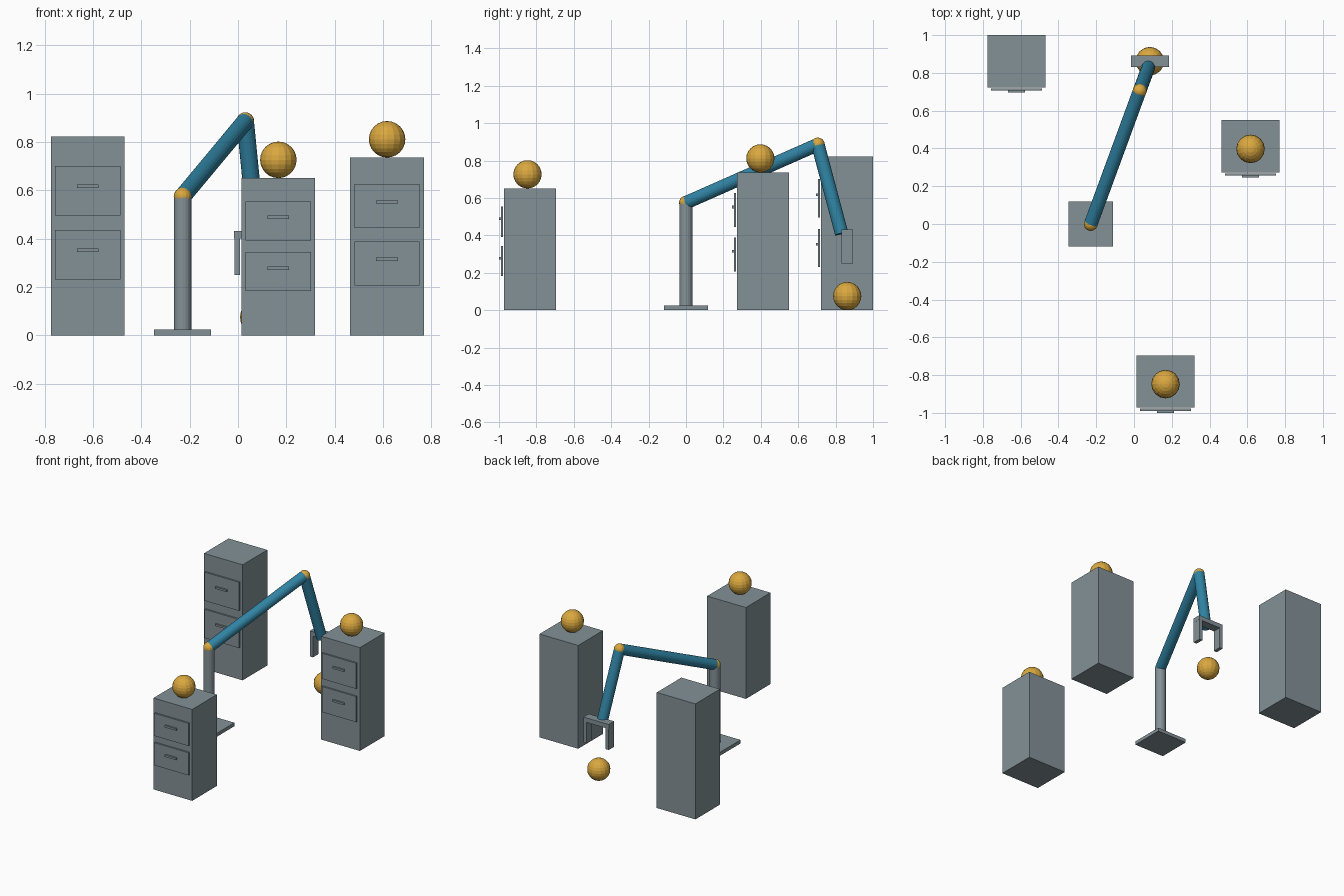
import bpy
from mathutils import Vector

if "Cube" in bpy.data.objects:
    bpy.data.objects.remove(bpy.data.objects["Cube"])


def material(name, rgb):
    m = bpy.data.materials.new(name)
    m.diffuse_color = (*rgb, 1)
    m.use_nodes = True
    m.node_tree.nodes["Principled BSDF"].inputs["Base Color"].default_value = m.diffuse_color
    return m


GREY = material("slate grey", (0.23, 0.285, 0.31))
BLUE = material("arm blue", (0.03, 0.23, 0.37))
GOLD = material("warm gold", (0.70, 0.39, 0.05))


def finish(name, mat):
    ob = bpy.context.object
    ob.name = name
    ob.data.materials.append(mat)
    return ob


def box(name, lo, hi, mat=GREY):
    lo, hi = Vector(lo), Vector(hi)
    bpy.ops.mesh.primitive_cube_add(size=1, location=(lo + hi) / 2)
    ob = finish(name, mat)
    ob.scale = hi - lo
    return ob


def ball(name, centre, radius):
    bpy.ops.mesh.primitive_uv_sphere_add(segments=16, ring_count=12,
                                         radius=radius, location=centre)
    return finish(name, GOLD)


def rod(name, a, b, radius, mat):
    a, b = Vector(a), Vector(b)
    d = b - a
    bpy.ops.mesh.primitive_cylinder_add(vertices=20, radius=radius, depth=d.length,
                                        location=(a + b) / 2)
    ob = finish(name, mat)
    ob.rotation_euler = d.to_track_quat('Z', 'Y').to_euler()
    return ob


BALL_R = 0.0755


def cabinet(label, x, front, height, with_ball):
    # body, then two drawer fronts with handles, scaled with the height
    box(label + "_body", (x - 0.1525, front, 0), (x + 0.1525, front + 0.277, height))
    for part, zc in (("lower", 0.405), ("upper", 0.727)):
        z, h = zc * height, 0.124 * height
        box(f"{label}_{part}_drawer", (x - 0.135, front - 0.017, z - h),
            (x + 0.135, front - 0.006, z + h))
        zh = z + 0.023 * height
        box(f"{label}_{part}_handle", (x - 0.045, front - 0.028, zh - 0.007),
            (x + 0.045, front - 0.016, zh + 0.007))
    if with_ball:
        ball(label + "_ball", (x, front + 0.1245, height + BALL_R), BALL_R)


cabinet("rear_cabinet", -0.622, 0.723, 0.823, False)
cabinet("front_cabinet", 0.167, -0.972, 0.651, True)
cabinet("side_cabinet", 0.617, 0.273, 0.736, True)

# robot arm
shoulder = (-0.229, 0, 0.575)
elbow = (0.030, 0.705, 0.886)
wrist = (0.077, 0.832, 0.41)
box("base_plate", (-0.347, -0.118, 0), (-0.111, 0.118, 0.025))
rod("post", (-0.229, 0, 0.02), shoulder, 0.036, GREY)
rod("upper_arm", shoulder, elbow, 0.036, BLUE)
rod("forearm", elbow, wrist, 0.036, BLUE)
ball("shoulder_joint", shoulder, 0.037)
ball("elbow_joint", elbow, 0.037)

# gripper: palm bar and two fingers
gx, gy = 0.084, 0.862
box("gripper_palm", (gx - 0.1, gy - 0.03, 0.40), (gx + 0.1, gy + 0.03, 0.432))
for side, s in (("left", -1), ("right", 1)):
    x0, x1 = sorted((gx + s * 0.0995, gx + s * 0.075))
    box(side + "_finger", (x0, gy - 0.03, 0.25), (x1, gy + 0.03, 0.41))

# ball waiting on the floor below the gripper
ball("floor_ball", (gx, gy, BALL_R), BALL_R)
